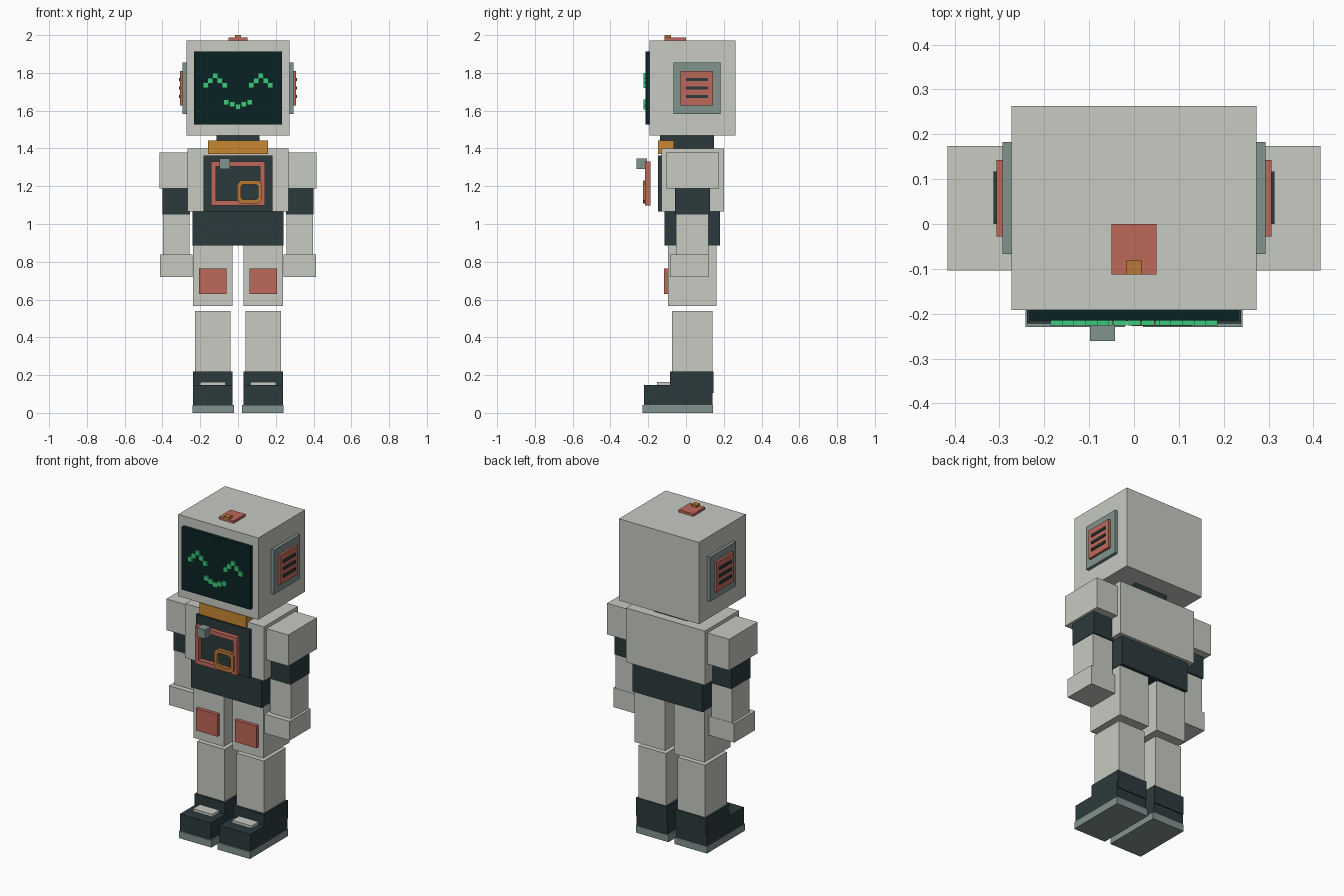
import bpy, bmesh

if "Cube" in bpy.data.objects:
    bpy.data.objects.remove(bpy.data.objects["Cube"])


def mat(name, r, g, b):
    m = bpy.data.materials.new(name)
    m.diffuse_color = (r, g, b, 1)
    m.use_nodes = True
    m.node_tree.nodes["Principled BSDF"].inputs["Base Color"].default_value = m.diffuse_color
    return m


LIGHT = mat("light_grey", 0.57, 0.59, 0.54)
DARK = mat("dark_slate", 0.025, 0.042, 0.045)
SCREEN = mat("screen_black", 0.003, 0.016, 0.018)
GREY = mat("grey_teal", 0.223, 0.292, 0.275)
RED = mat("faded_red", 0.515, 0.138, 0.102)
ORANGE = mat("orange", 0.578, 0.242, 0.03)
COPPER = mat("copper", 0.48, 0.19, 0.035)
GREEN = mat("green", 0.045, 0.578, 0.205)


def finish(bm, name, material):
    bmesh.ops.recalc_face_normals(bm, faces=bm.faces)
    me = bpy.data.meshes.new(name)
    bm.to_mesh(me)
    bm.free()
    me.materials.append(material)
    ob = bpy.data.objects.new(name, me)
    bpy.context.collection.objects.link(ob)
    return ob


def add_box(bm, x, y, z):
    """Add a box given (min, max) on each axis."""
    verts = bmesh.ops.create_cube(bm, size=1)["verts"]
    for v in verts:
        v.co = [(a + b) / 2 + c * (b - a) for c, (a, b) in zip(v.co, (x, y, z))]


def box(name, material, x, y, z):
    bm = bmesh.new()
    add_box(bm, x, y, z)
    return finish(bm, name, material)


def pair(name, material, x, y, z):
    """Right-hand box and its mirror image."""
    box(name + "_right", material, x, y, z)
    box(name + "_left", material, (-x[1], -x[0]), y, z)


def frame(name, material, x, y, z, t, cut):
    """Rectangular ring facing the front, with corners cut by the given size."""
    def outline(inset, c):
        x0, x1, z0, z1 = x[0] + inset, x[1] - inset, z[0] + inset, z[1] - inset
        if c == 0:
            return [(x0, z0), (x1, z0), (x1, z1), (x0, z1)]
        return [(x0 + c, z0), (x1 - c, z0), (x1, z0 + c), (x1, z1 - c),
                (x1 - c, z1), (x0 + c, z1), (x0, z1 - c), (x0, z0 + c)]
    bm = bmesh.new()
    rings = [[bm.verts.new((px, py, pz)) for px, pz in outline(i, c)]
             for i, c, py in ((0, cut, y[0]), (t, cut * 0.6, y[0]),
                              (t, cut * 0.6, y[1]), (0, cut, y[1]))]
    n = len(rings[0])
    for r in range(4):
        a, b = rings[r], rings[(r + 1) % 4]
        for i in range(n):
            j = (i + 1) % n
            bm.faces.new((a[i], a[j], b[j], b[i]))
    return finish(bm, name, material)


def pixels(name, centres):
    """Small raised squares on the screen."""
    bm = bmesh.new()
    h = 0.0145
    for px, pz in centres:
        add_box(bm, (px - h, px + h), (-0.226, -0.214), (pz - h, pz + h))
    return finish(bm, name, GREEN)


# Head, screen and face
box("head", LIGHT, (-0.273, 0.273), (-0.192, 0.263), (1.468, 1.972))
box("face_screen", SCREEN, (-0.233, 0.233), (-0.215, -0.19), (1.528, 1.914))
for side, cx in (("left", -0.121), ("right", 0.121)):
    pixels("eye_" + side,
           [(cx + i * 0.0255, 1.785 - abs(i) * 0.0255) for i in range(-2, 3)])
pixels("mouth", [(i * 0.031, 1.622 + abs(i) * 0.0115) for i in range(-2, 3)])

# Ear panels with slots
pair("ear_plate", GREY, (0.27, 0.293), (-0.067, 0.183), (1.582, 1.856))
pair("ear_cover", RED, (0.29, 0.307), (-0.028, 0.143), (1.628, 1.81))
for i in range(3):
    pair(f"ear_slot_{i + 1}", DARK, (0.305, 0.313), (0.0, 0.117),
         (1.666 + i * 0.045, 1.682 + i * 0.045))

# Button on top of the head
box("top_plate", RED, (-0.05, 0.05), (-0.113, 0.0), (1.97, 1.987))
box("top_knob", COPPER, (-0.017, 0.017), (-0.113, -0.08), (1.985, 2.0))

# Neck, torso and hips
box("neck", DARK, (-0.113, 0.113), (-0.138, 0.148), (1.38, 1.47))
box("collar", ORANGE, (-0.158, 0.158), (-0.149, -0.063), (1.37, 1.442))
box("torso", LIGHT, (-0.268, 0.268), (-0.131, 0.2), (1.066, 1.4))
box("chest_panel", DARK, (-0.183, 0.183), (-0.147, -0.128), (1.067, 1.363))
box("hips", DARK, (-0.24, 0.24), (-0.113, 0.18), (0.885, 1.066))

# Chest ornaments
frame("chest_frame", RED, (-0.143, 0.143), (-0.216, -0.187), (1.098, 1.33), 0.026, 0)
frame("chest_ring", COPPER, (-0.006, 0.128), (-0.227, -0.205), (1.108, 1.231), 0.021, 0.02)
box("chest_knob", GREY, (-0.098, -0.042), (-0.261, -0.206), (1.291, 1.347))

# Arms
pair("shoulder", LIGHT, (0.245, 0.416), (-0.104, 0.174), (1.187, 1.379))
pair("upper_arm", DARK, (0.255, 0.4), (-0.059, 0.127), (1.05, 1.188))
pair("forearm", LIGHT, (0.257, 0.397), (-0.053, 0.118), (0.8, 1.05))
pair("hand", LIGHT, (0.24, 0.412), (-0.085, 0.12), (0.72, 0.838))

# Legs
pair("thigh", LIGHT, (0.03, 0.238), (-0.094, 0.161), (0.567, 0.886))
pair("knee_pad", RED, (0.06, 0.206), (-0.116, -0.09), (0.63, 0.765))
pair("shin", LIGHT, (0.04, 0.227), (-0.073, 0.14), (0.2, 0.54))

# Boots
pair("boot_cuff", DARK, (0.029, 0.238), (-0.086, 0.145), (0.106, 0.218))
pair("boot_foot", DARK, (0.029, 0.239), (-0.222, 0.139), (0.04, 0.147))
pair("boot_sole", GREY, (0.02, 0.242), (-0.23, 0.142), (0.0, 0.043))
pair("toe_strip", LIGHT, (0.067, 0.2), (-0.153, -0.084), (0.145, 0.163))
